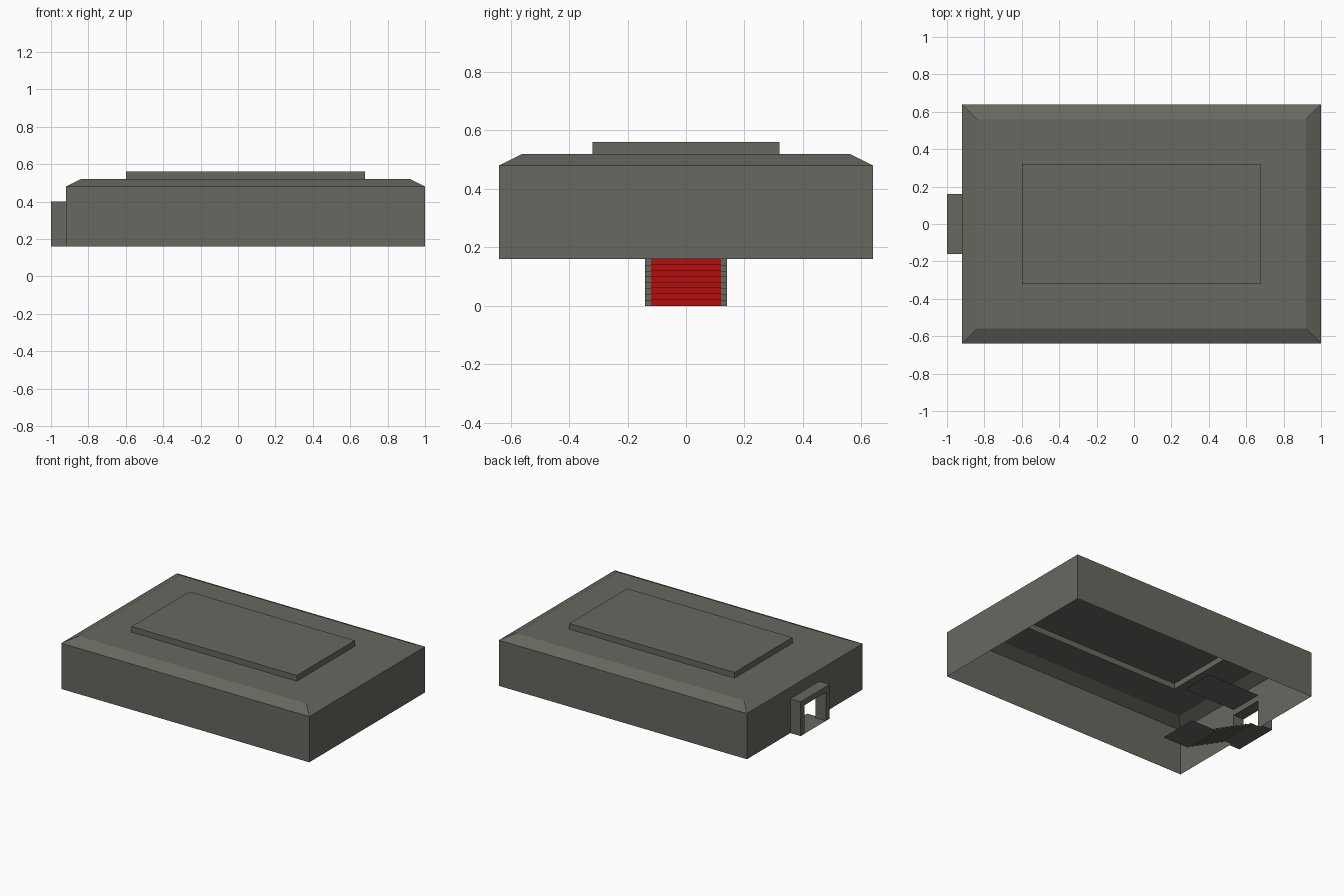
import bpy, bmesh

if "Cube" in bpy.data.objects:
    bpy.data.objects.remove(bpy.data.objects["Cube"])


def material(name, rgb):
    m = bpy.data.materials.new(name)
    m.diffuse_color = (*rgb, 1)
    m.use_nodes = True
    m.node_tree.nodes["Principled BSDF"].inputs["Base Color"].default_value = m.diffuse_color
    return m


GREY = material("stone grey", (0.135, 0.138, 0.115))
RED = material("carpet red", (0.46, 0.004, 0.004))


def finish(bm, name, mat):
    me = bpy.data.meshes.new(name)
    bm.to_mesh(me)
    bm.free()
    me.materials.append(mat)
    ob = bpy.data.objects.new(name, me)
    bpy.context.collection.objects.link(ob)
    return ob


def ring(bm, x0, x1, y, z):
    return [bm.verts.new(p) for p in ((x0, -y, z), (x1, -y, z), (x1, y, z), (x0, y, z))]


def strip(name, profile, half, mat):
    """Thin sheet: an (x, z) profile swept across y."""
    bm = bmesh.new()
    rows = [(bm.verts.new((x, -half, z)), bm.verts.new((x, half, z))) for x, z in profile]
    for (a, b), (c, d) in zip(rows, rows[1:]):
        bm.faces.new((a, c, d, b))
    return finish(bm, name, mat)


# Open-bottomed roof shell: walls, chamfer, flat top, raised panel
bm = bmesh.new()
rings = [ring(bm, *r) for r in (
    (-0.92, 1.0, 0.64, 0.16), (-0.92, 1.0, 0.64, 0.48), (-0.84, 0.92, 0.56, 0.52),
    (-0.60, 0.68, 0.32, 0.52), (-0.60, 0.68, 0.32, 0.56))]
for lo, hi in zip(rings, rings[1:]):
    for i in range(4):
        j = (i + 1) % 4
        if lo is rings[0] and i == 3:
            continue  # the doorway wall is built below
        bm.faces.new((lo[i], lo[j], hi[j], hi[i]))
bm.faces.new(rings[-1])
# Wall around the doorway
wall = [(0.64, 0.16), (0.64, 0.48), (-0.64, 0.48), (-0.64, 0.16),
        (-0.12, 0.16), (-0.12, 0.36), (0.12, 0.36), (0.12, 0.16)]
bm.faces.new([bm.verts.new((-0.92, y, z)) for y, z in wall])
bmesh.ops.remove_doubles(bm, verts=bm.verts, dist=1e-4)
bmesh.ops.recalc_face_normals(bm, faces=bm.faces)
finish(bm, "roof_shell", GREY)

# Door frame: an arch profile extruded outward
bm = bmesh.new()
arch = [(0.16, 0.16), (0.16, 0.40), (-0.16, 0.40), (-0.16, 0.16),
        (-0.12, 0.16), (-0.12, 0.36), (0.12, 0.36), (0.12, 0.16)]
face = bm.faces.new([bm.verts.new((-1.0, y, z)) for y, z in arch])
ext = bmesh.ops.extrude_face_region(bm, geom=[face], use_keep_orig=True)
bmesh.ops.translate(bm, vec=(0.08, 0, 0),
                    verts=[v for v in ext["geom"] if isinstance(v, bmesh.types.BMVert)])
bmesh.ops.recalc_face_normals(bm, faces=bm.faces)
finish(bm, "door_frame", GREY)

# Passage ceiling behind the door
strip("passage_ceiling", [(-0.52, 0.40), (-0.92, 0.40)], 0.12, GREY)

# Stairs going down from the door, with landings at both ends
steps, run, rise = 8, 0.04, 0.02
profile = [(-0.84, 0.16)]
for i in range(steps):
    x, z = -0.84 + i * run, 0.16 - (i + 1) * rise
    profile += [(x, z), (x + run, z)]
strip("stairs", [(-1.0, 0.16)] + profile + [(-0.36, 0.0)], 0.14, GREY)

# Carpet lying just over the steps
strip("carpet", [(x + 0.002, z + 0.002 * (z > 0)) for x, z in profile[:-1]], 0.12, RED)
